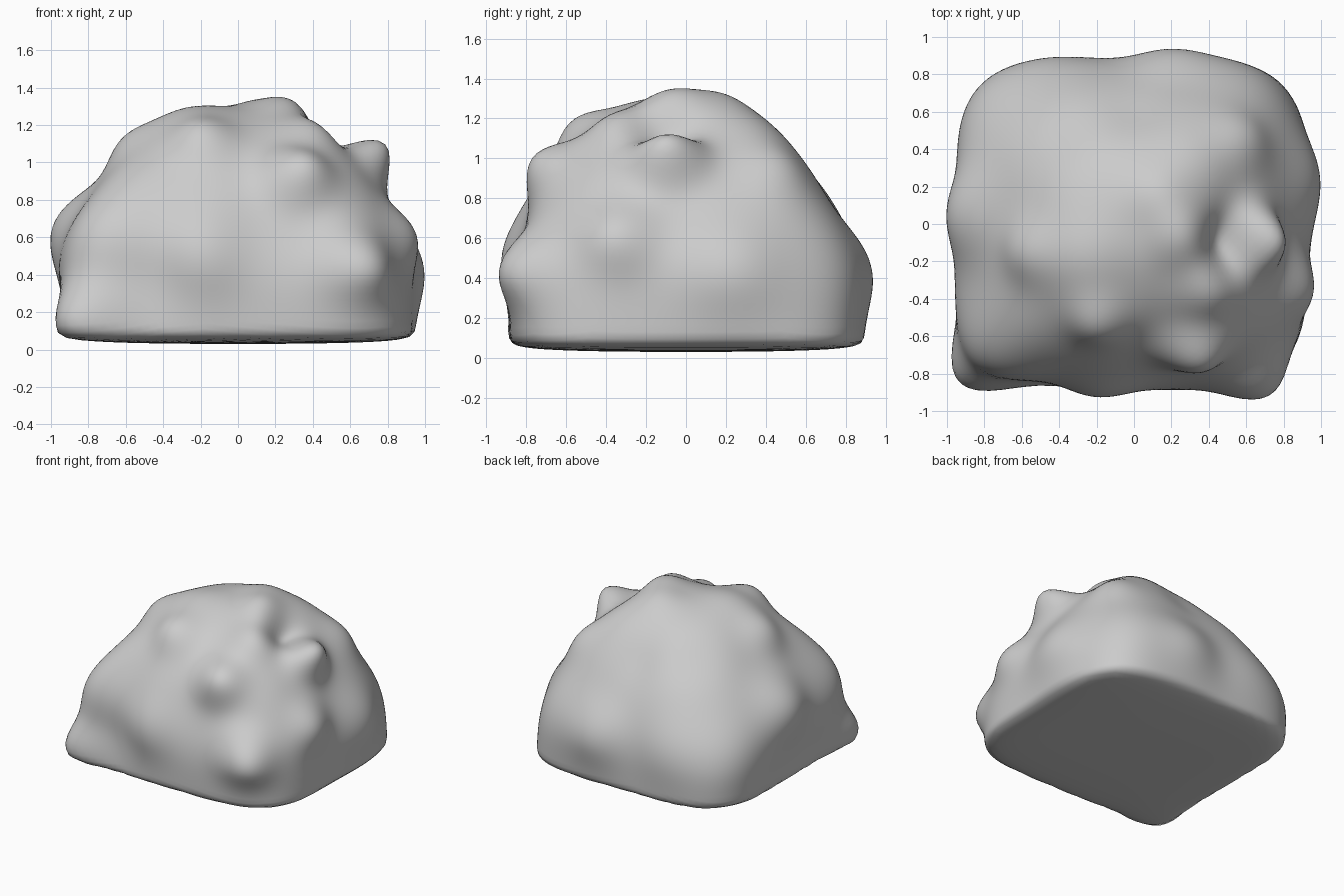
import bpy, bmesh, math
from mathutils import Vector

if "Cube" in bpy.data.objects:
    bpy.data.objects.remove(bpy.data.objects["Cube"])

CENTRE = Vector((0, 0, 0.4))
FLOOR = 0.03

# Landmarks the boulder passes through: broad swells, then pointed crags
SWELLS = [
    (-.99, .05, .66), (-.95, -.4, .5), (-.92, .5, .45), (-.79, .75, .4), (-.42, .88, .45),
    (.21, .93, .45), (.65, .81, .45), (.88, .53, .45), (.99, .24, .45), (.93, -.12, .45),
    (.83, -.62, .45), (.45, -.86, .4), (.15, -.88, .4), (-.22, -.92, .52),
    (-.5, -.84, .4), (-.8, -.77, .6),
    (-.3, -.2, 1.28), (.2, .05, 1.27), (.35, .32, 1.2), (.57, .15, 1.05),
    (0, .58, .97), (-.4, .45, 1.03), (-.66, .22, .95),
    (-.62, -.6, .92), (-.15, -.75, .87), (.62, -.58, .86), (.2, .76, .73), (-.66, .62, .72),
]
CRAGS = [
    (-.93, -.85, .1), (.95, -.36, .62), (.71, -.92, .45), (-.62, -.15, 1.13),
    (.73, -.1, 1.12), (.54, -.1, 1.08), (.27, -.07, 1.34), (.12, .17, 1.33),
    (.43, -.37, 1.2), (.36, -.77, 1.0), (-.2, -.57, 1.19), (.62, .48, .98),
]


def inside(p):
    """Rounded-square dome with a flat underside."""
    e = 4.2 - 1.4 * max(p.z, 0)
    rho = ((abs(p.x) / .93) ** e + (abs(p.y) / .88) ** e) ** (1 / e)
    up = (max(p.z, 0) / 1.28) ** 2.3
    low = (max(.4 - p.z, 0) / (.4 - FLOOR)) ** 26
    return rho ** 2.3 + up + low < 1


def base_radius(d):
    lo, hi = 0, 2
    for _ in range(18):
        mid = (lo + hi) / 2
        if inside(CENTRE + d * mid):
            lo = mid
        else:
            hi = mid
    return lo


def evaluate(bumps, d):
    return sum(w * math.exp(-(d - k).length_squared / s ** 2) for k, w, s in bumps)


def fit(marks, sigma, under):
    """Smooth bumps that bring the dome, plus the earlier bumps, to the marks."""
    goals, bumps = [], []
    for m in marks:
        v = Vector(m) - CENTRE
        d = v.normalized()
        goals.append(v.length - base_radius(d) - evaluate(under, d))
        bumps.append([d, 0.0, sigma])
    for _ in range(25):
        for b, goal in zip(bumps, goals):
            b[1] += goal - evaluate(bumps, b[0])
    return under + bumps


bumps = fit(SWELLS, .28, [])
bumps = fit(CRAGS, .19, bumps)

# Boulder
bm = bmesh.new()
bmesh.ops.create_icosphere(bm, subdivisions=6, radius=1)
for v in bm.verts:
    d = v.co.normalized()
    r = base_radius(d)
    p = CENTRE + d * r
    q = CENTRE + d * (r + evaluate(bumps, d))
    if p.z < CENTRE.z:      # keep the underside level
        q.z = p.z
    v.co = q
mesh = bpy.data.meshes.new("boulder")
bm.to_mesh(mesh)
bm.free()
mesh.shade_smooth()
boulder = bpy.data.objects.new("boulder", mesh)
bpy.context.collection.objects.link(boulder)
